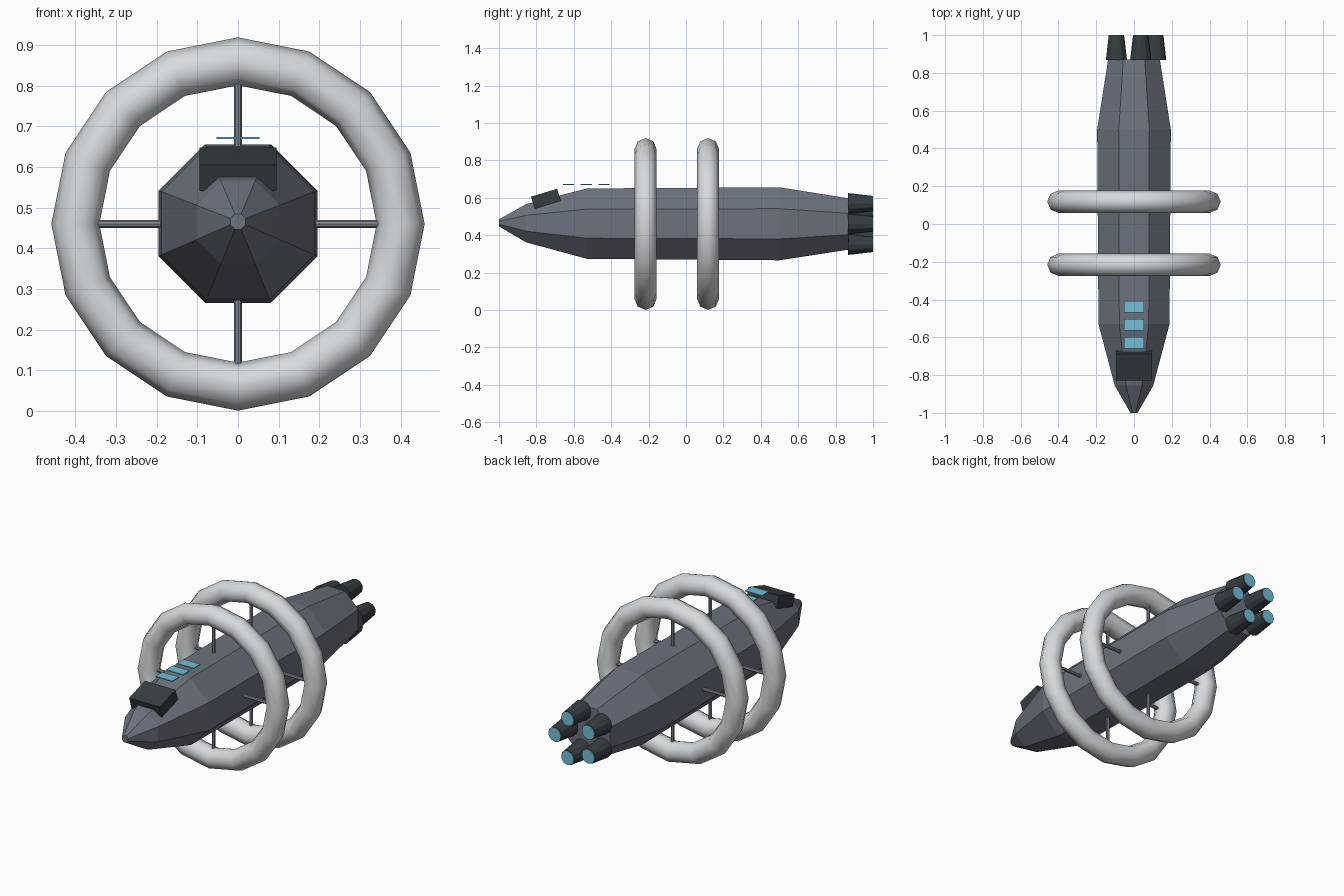
import bpy, bmesh, math
from mathutils import Matrix, Vector

cube = bpy.data.objects.get("Cube")
if cube:
    bpy.data.objects.remove(cube, do_unlink=True)

AXIS_Z = 0.46


def material(name, rgb):
    m = bpy.data.materials.new(name)
    m.use_nodes = True
    m.diffuse_color = (*rgb, 1)
    m.node_tree.nodes["Principled BSDF"].inputs["Base Color"].default_value = (*rgb, 1)
    return m


HULL = material("slate_grey", (0.15, 0.168, 0.209))
PALE = material("pale_grey", (0.68, 0.71, 0.73))
DARK = material("charcoal", (0.038, 0.047, 0.054))
GLOW = material("cyan_glow", (0.17, 0.51, 0.68))
STEEL = material("steel_grey", (0.25, 0.275, 0.32))


def finish(name, bm, mat):
    bmesh.ops.recalc_face_normals(bm, faces=bm.faces)
    mesh = bpy.data.meshes.new(name)
    bm.to_mesh(mesh)
    bm.free()
    mesh.materials.append(mat)
    obj = bpy.data.objects.new(name, mesh)
    bpy.context.collection.objects.link(obj)
    return obj


def box(name, size, loc, mat, tilt=0):
    bm = bmesh.new()
    bmesh.ops.create_cube(bm, size=1, matrix=Matrix.Translation(loc)
                          @ Matrix.Rotation(tilt, 4, 'X') @ Matrix.Diagonal((*size, 1)))
    return finish(name, bm, mat)


def rod(name, start, end, r1, r2, sides, mat):
    """Tapered cylinder between two points."""
    a, b = Vector(start), Vector(end)
    turn = (b - a).to_track_quat('Z', 'Y').to_matrix().to_4x4()
    bm = bmesh.new()
    bmesh.ops.create_cone(bm, cap_ends=True, segments=sides, radius1=r1, radius2=r2,
                          depth=(b - a).length, matrix=Matrix.Translation((a + b) / 2) @ turn)
    return finish(name, bm, mat)


# Octagonal hull lofted along y: station, half width across flats, axis height
stations = [(-1, 0.019, 0.466), (-0.855, 0.102, 0.464), (-0.53, 0.188, 0.462),
            (0.5, 0.195, 0.461), (0.87, 0.137, 0.46)]
bm = bmesh.new()
loops = []
for y, flat, z in stations:
    r = flat / math.cos(math.pi / 8)
    angles = [(i + 0.5) * math.pi / 4 for i in range(8)]
    loops.append([bm.verts.new((r * math.cos(a), y, z + r * math.sin(a))) for a in angles])
for a, b in zip(loops, loops[1:]):
    for i in range(8):
        bm.faces.new((a[i], a[(i + 1) % 8], b[(i + 1) % 8], b[i]))
bm.faces.new(loops[0])
bm.faces.new(loops[-1])
finish("hull", bm, HULL)

# Habitat rings, each with four spokes
for label, y in (("front", -0.216), ("rear", 0.118)):
    bpy.ops.mesh.primitive_torus_add(major_segments=16, minor_segments=8, major_radius=0.4,
                                     minor_radius=0.059, location=(0, y, AXIS_Z),
                                     rotation=(math.pi / 2, 0, 0))
    ring = bpy.context.object
    ring.name = label + "_ring"
    ring.data.materials.append(PALE)
    bpy.ops.object.shade_smooth()
    for side, dx, dz in (("left", 1, 0), ("right", -1, 0), ("top", 0, 1), ("bottom", 0, -1)):
        rod(f"{label}_{side}_spoke", (0.1 * dx, y, AXIS_Z + 0.1 * dz),
            (0.38 * dx, y, AXIS_Z + 0.38 * dz), 0.0095, 0.0095, 8, STEEL)

# Tilted bridge block and the row of window plates behind it
box("bridge", (0.19, 0.146, 0.067), (0, -0.749, 0.595), DARK, math.radians(17))
for i in range(3):
    box(f"window_{i + 1}", (0.105, 0.06, 0.005), (0, -0.628 + 0.095 * i, 0.672), GLOW)

# Five tapered engine nozzles with glowing exhaust discs
for i in range(5):
    a = i * math.tau / 5
    x, z = 0.115 * math.cos(a), AXIS_Z + 0.115 * math.sin(a)
    rod(f"nozzle_{i + 1}", (x, 0.867, z), (x, 0.997, z), 0.056, 0.041, 12, DARK)
    rod(f"exhaust_{i + 1}", (x, 0.995, z), (x, 1.0, z), 0.039, 0.039, 12, GLOW)
